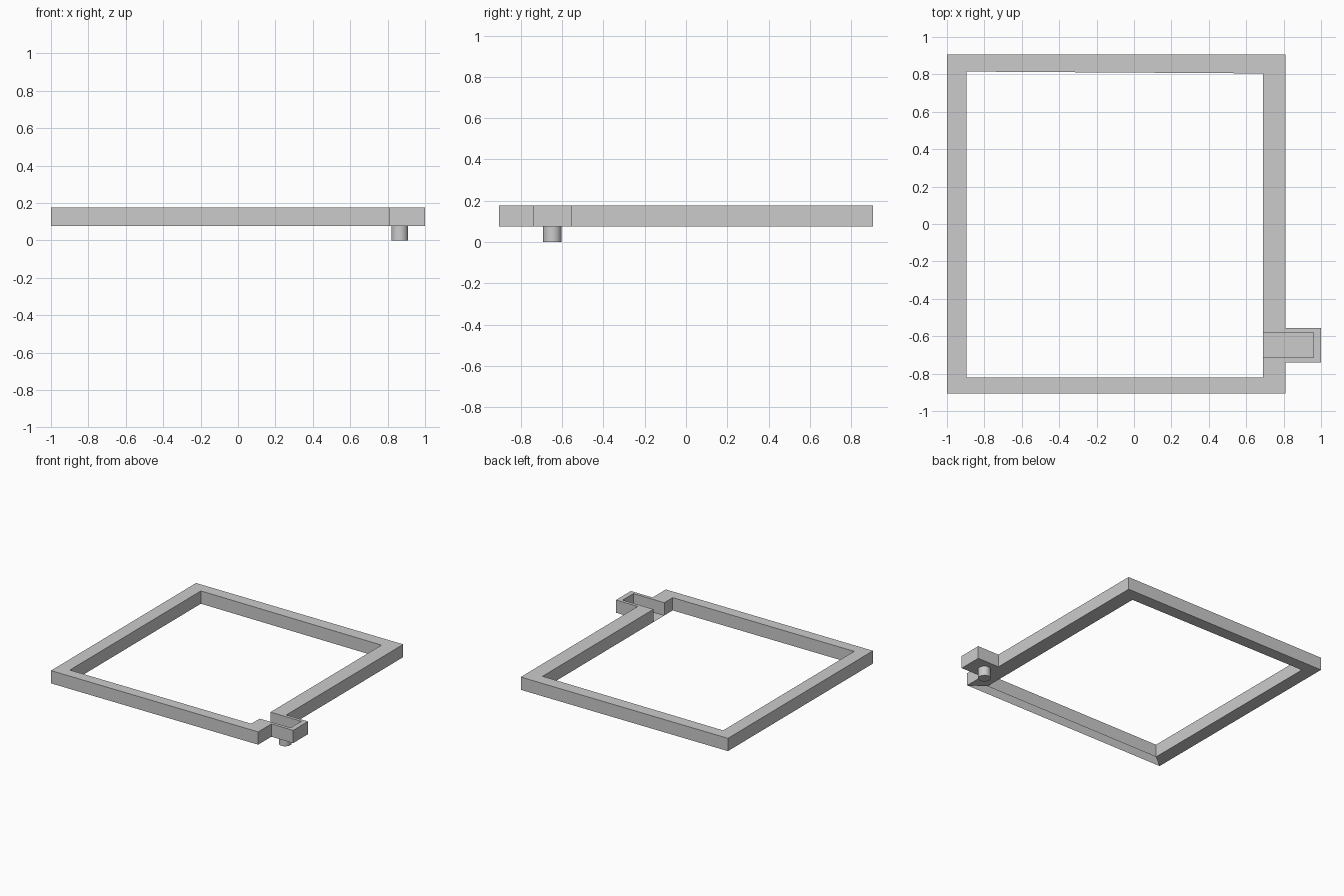
import bpy, bmesh

if "Cube" in bpy.data.objects:
    bpy.data.objects.remove(bpy.data.objects["Cube"])

Z0, Z1 = 0.076, 0.177


def make_object(name, bm):
    bmesh.ops.recalc_face_normals(bm, faces=bm.faces)
    mesh = bpy.data.meshes.new(name)
    bm.to_mesh(mesh)
    bm.free()
    obj = bpy.data.objects.new(name, mesh)
    bpy.context.collection.objects.link(obj)
    return obj


# Rectangular frame whose right rail opens into a small side box
outer = [(-1, -.905), (.81, -.905), (.81, -.74), (1, -.74),
         (1, -.555), (.81, -.555), (.81, .905), (-1, .905)]
inner = [(-.895, -.82), (.69, -.82), (.69, -.715), (.96, -.715),
         (.96, -.58), (.69, -.58), (.69, .805), (-.895, .815)]

bm = bmesh.new()
rings = [[bm.verts.new((x, y, z)) for x, y in loop]
         for loop, z in ((outer, Z0), (outer, Z1), (inner, Z1), (inner, Z0))]
n = len(outer)
for i in range(n):
    j = (i + 1) % n
    for k in range(4):
        # The underside of the front rail is open
        if i == 0 and k == 3:
            continue
        a, b = rings[k], rings[(k + 1) % 4]
        bm.faces.new((a[i], a[j], b[j], b[i]))
make_object("frame", bm)

# Thin floor of the side box channel
bm = bmesh.new()
bm.faces.new([bm.verts.new((x, y, Z0)) for x, y in inner[2:6]])
floor = make_object("channel_floor", bm)
if floor.data.polygons[0].normal.z < 0:
    floor.data.flip_normals()

# Round pin under the side box
top = Z0 + 0.002
bpy.ops.mesh.primitive_cylinder_add(vertices=32, radius=0.045, depth=top,
                                    location=(.865, -.647, top / 2))
bpy.context.object.name = "pin"
bpy.ops.object.shade_smooth_by_angle()
